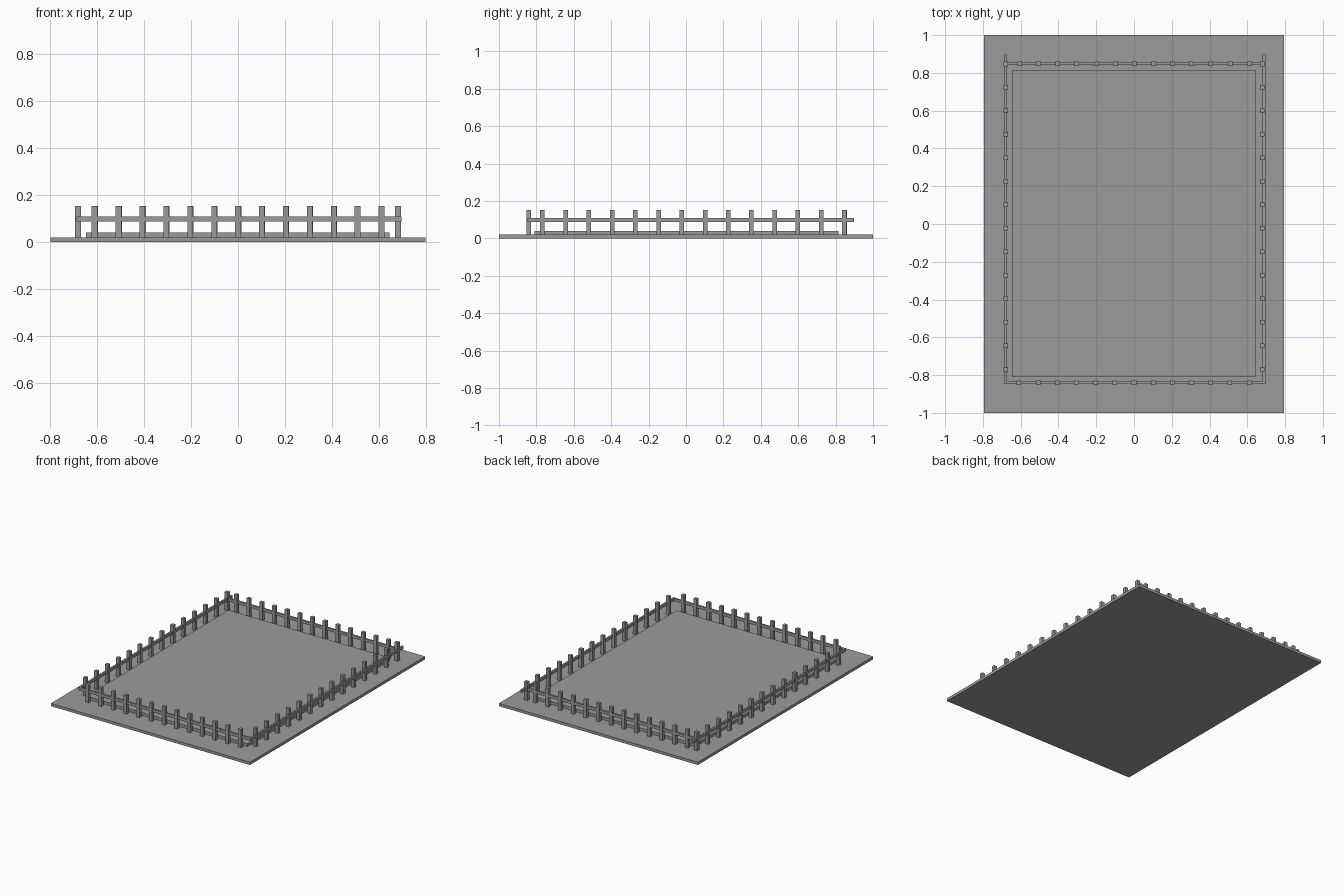
import bpy
import bmesh
from mathutils import Matrix, Vector

cube = bpy.data.objects.get("Cube")
if cube:
    bpy.data.objects.remove(cube, do_unlink=True)

grey = bpy.data.materials.new("plain grey")
grey.use_nodes = True
COLOUR = (0.33, 0.33, 0.33, 1)
grey.diffuse_color = COLOUR
grey.node_tree.nodes["Principled BSDF"].inputs["Base Color"].default_value = COLOUR


def boxes(name, corners):
    """One object made of boxes, each given by its low and high corner."""
    bm = bmesh.new()
    for low, high in corners:
        low, high = Vector(low), Vector(high)
        place = Matrix.Translation((low + high) / 2) @ Matrix.Diagonal((*(high - low), 1))
        bmesh.ops.create_cube(bm, size=1, matrix=place)
    mesh = bpy.data.meshes.new(name)
    bm.to_mesh(mesh)
    bm.free()
    mesh.materials.append(grey)
    obj = bpy.data.objects.new(name, mesh)
    bpy.context.collection.objects.link(obj)
    return obj


GROUND, POST_TOP = 0.02, 0.153
RAIL_LOW, RAIL_HIGH = 0.088, 0.108
HALF_POST, HALF_RAIL = 0.012, 0.007


def post_row(name, start, end, count):
    """Evenly spaced square posts from start to end."""
    start, end = Vector(start), Vector(end)
    row = []
    for i in range(count):
        p = start.lerp(end, i / (count - 1))
        row.append(((p.x - HALF_POST, p.y - HALF_POST, GROUND),
                    (p.x + HALF_POST, p.y + HALF_POST, POST_TOP)))
    boxes(name, row)


def rail(name, x0, x1, y0, y1):
    boxes(name, [((x0, y0, RAIL_LOW), (x1, y1, RAIL_HIGH))])


# Ground plate and raised floor
boxes("ground_plate", [((-0.795, -1, 0), (0.795, 1, GROUND))])
boxes("raised_floor", [((-0.645, -0.81, GROUND), (0.643, 0.815, 0.04))])

# Fence posts
post_row("front_posts", (-0.609, -0.84), (0.609, -0.84), 13)
post_row("back_posts", (-0.606, 0.848), (0.61, 0.848), 13)
post_row("right_posts", (-0.679, -0.768), (-0.679, 0.847), 14)
post_row("left_posts", (0.679, -0.768), (0.679, 0.847), 14)

# Fence rails
rail("front_rail", -0.686, 0.692, -0.84 - HALF_RAIL, -0.84 + HALF_RAIL)
rail("back_rail", -0.686, 0.692, 0.85 - HALF_RAIL, 0.85 + HALF_RAIL)
rail("right_rail", -0.679 - HALF_RAIL, -0.679 + HALF_RAIL, -0.848, 0.898)
rail("left_rail", 0.688 - HALF_RAIL, 0.688 + HALF_RAIL, -0.848, 0.898)
